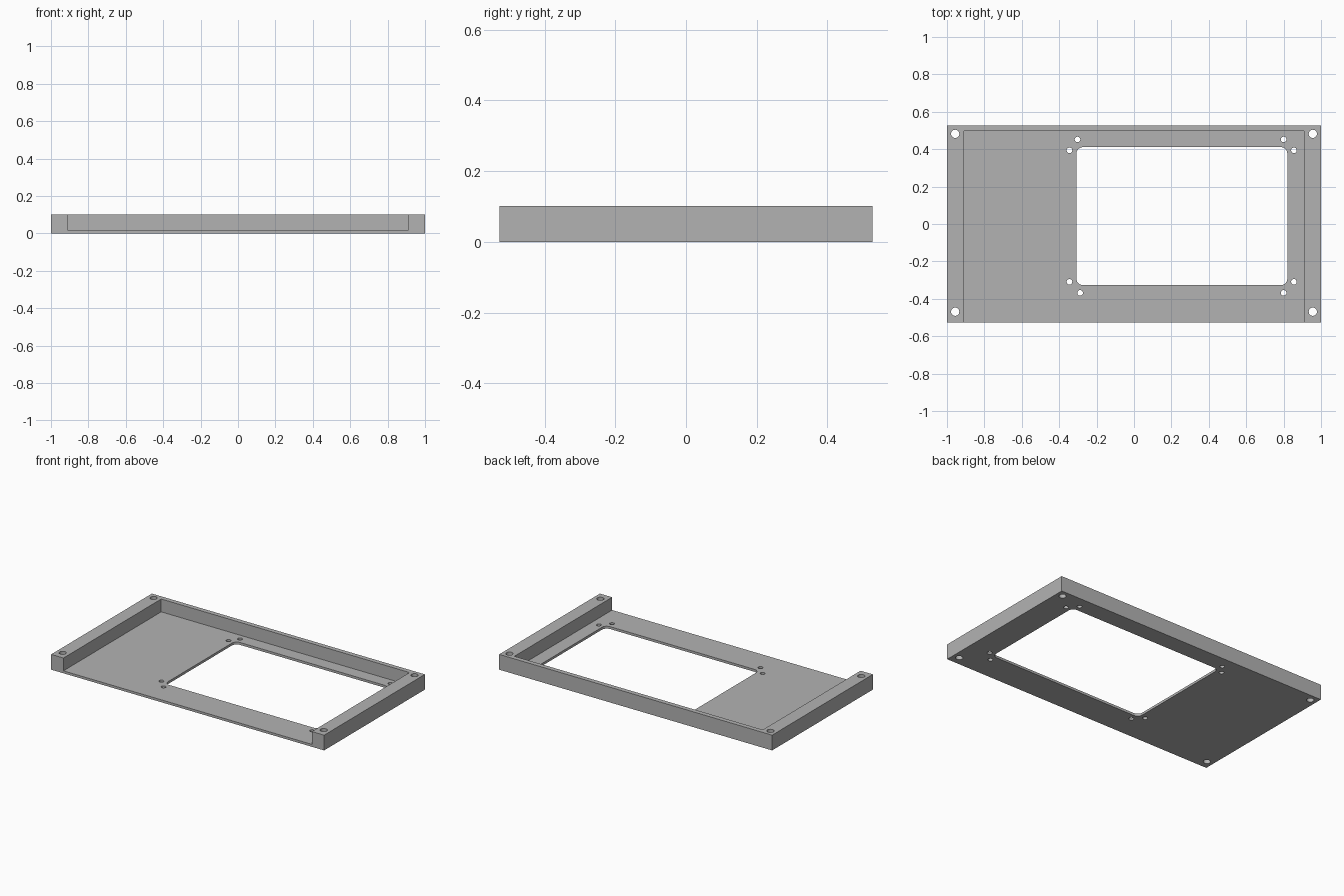
import bpy, bmesh
from mathutils import Matrix, Vector

cube = bpy.data.objects.get("Cube")
if cube:
    bpy.data.objects.remove(cube)

HALF_Y, HEIGHT, FLOOR = 0.527, 0.101, 0.016

grey = bpy.data.materials.new("mid_grey")
grey.use_nodes = True
GREY = (0.45, 0.45, 0.45, 1)
grey.diffuse_color = GREY
grey.node_tree.nodes["Principled BSDF"].inputs["Base Color"].default_value = GREY


def make_object(name, bm):
    mesh = bpy.data.meshes.new(name)
    bm.to_mesh(mesh)
    bm.free()
    mesh.materials.append(grey)
    obj = bpy.data.objects.new(name, mesh)
    bpy.context.collection.objects.link(obj)
    return obj


def box(name, low, high, radius=0):
    """Box between two corners, optionally with rounded upright edges."""
    low, high = Vector(low), Vector(high)
    bm = bmesh.new()
    bmesh.ops.create_cube(bm, size=1, matrix=Matrix.Translation((low + high) / 2)
                          @ Matrix.Diagonal((*(high - low), 1)))
    if radius:
        upright = [e for e in bm.edges
                   if abs(e.verts[0].co.z - e.verts[1].co.z) > 0.01]
        bmesh.ops.bevel(bm, geom=upright, offset=radius, segments=6,
                        profile=0.5, affect='EDGES')
    return make_object(name, bm)


def drills(name, points, radius):
    """Upright cylinders at the given points, as one cutter."""
    bm = bmesh.new()
    for x, y in points:
        bmesh.ops.create_cone(bm, cap_ends=True, segments=24, radius1=radius,
                              radius2=radius, depth=1,
                              matrix=Matrix.Translation((x, y, 0)))
    return make_object(name, bm)


# Solid slab that the tray is cut from
tray = box("tray", (-1, -HALF_Y, 0), (1, HALF_Y, HEIGHT))

# Pocket open at the front, and the rounded window through the floor
pocket = box("pocket_cutter", (-0.91, -1, FLOOR), (0.91, 0.496, 0.5))
window = box("window_cutter", (-0.308, -0.327, -0.5), (0.82, 0.411, 0.5), 0.035)

# Corner mounting holes, and pairs of small holes around the window
corners = drills("corner_hole_cutter",
                 [(x, y) for x in (-0.956, 0.956) for y in (-0.469, 0.482)], 0.022)
pairs = drills("small_hole_cutter",
               [(x, y) for x in (-0.345, 0.855) for y in (-0.309, 0.394)]
               + [(x, y) for x in (-0.302, 0.8) for y in (0.452,)]
               + [(x, y) for x in (-0.288, 0.8) for y in (-0.368,)], 0.015)

bpy.ops.object.select_all(action='DESELECT')
bpy.context.view_layer.objects.active = tray
tray.select_set(True)
for cutter in (pocket, window, corners, pairs):
    mod = tray.modifiers.new(cutter.name, 'BOOLEAN')
    mod.operation = 'DIFFERENCE'
    mod.solver = 'EXACT'
    mod.object = cutter
    bpy.ops.object.modifier_apply(modifier=mod.name)
    bpy.data.objects.remove(cutter)

bpy.ops.object.shade_smooth_by_angle()
